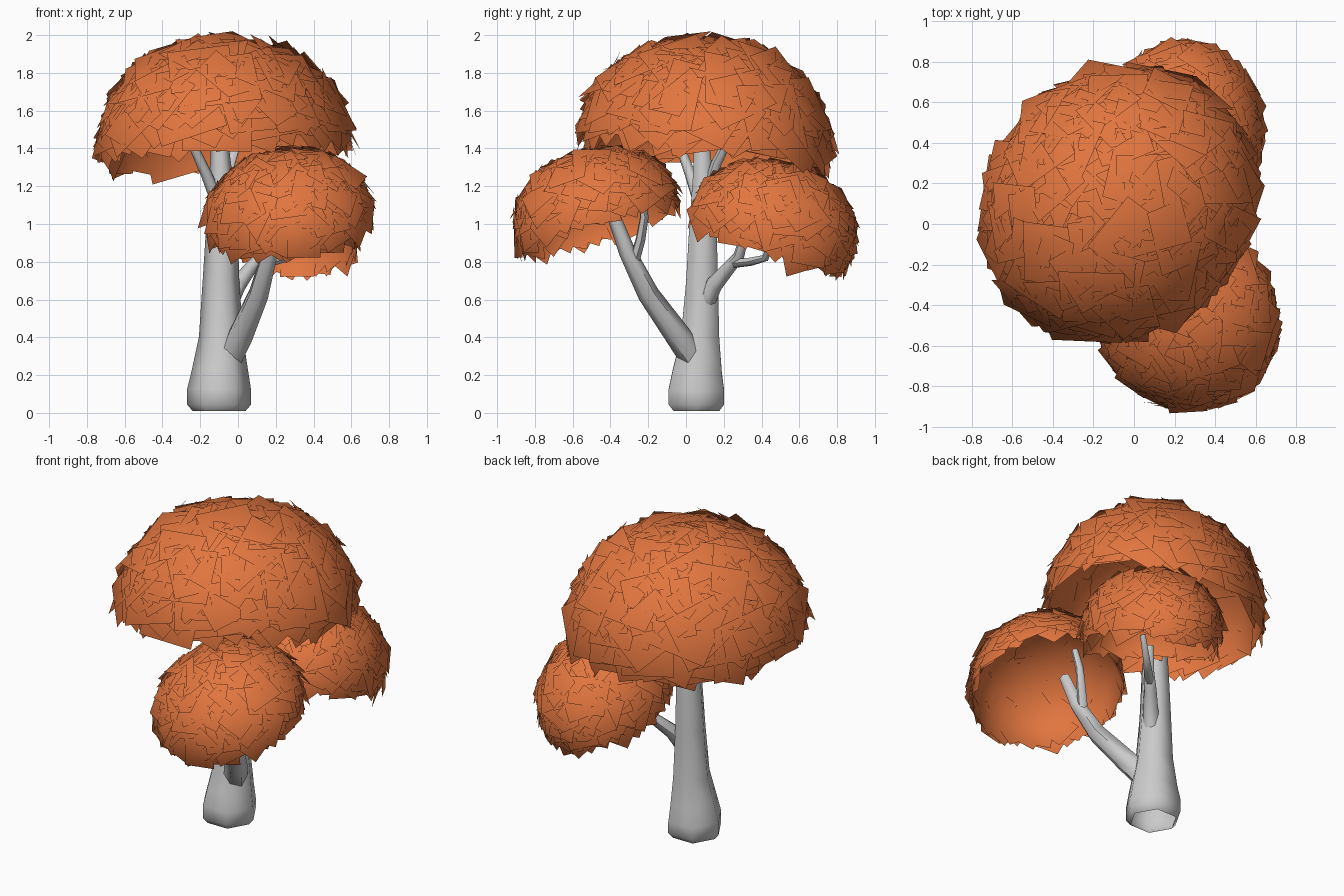
import bpy, math, random
from mathutils import Vector, Matrix, Euler

random.seed(4)
if "Cube" in bpy.data.objects:
    bpy.data.objects.remove(bpy.data.objects["Cube"])


def make_material(name, rgb):
    mat = bpy.data.materials.new(name)
    mat.use_nodes = True
    color = (*rgb, 1)
    mat.diffuse_color = color
    mat.node_tree.nodes["Principled BSDF"].inputs["Base Color"].default_value = color
    return mat


bark = make_material("pale grey bark", (0.6, 0.6, 0.6))
leaf = make_material("autumn orange", (0.76, 0.18, 0.05))


def limb(name, points, capped=True):
    """Tapered round limb through (x, y, z, radius) points."""
    curve = bpy.data.curves.new(name, "CURVE")
    curve.dimensions = "3D"
    curve.bevel_depth = 1
    curve.bevel_resolution = 1
    curve.use_fill_caps = capped
    spline = curve.splines.new("POLY")
    spline.points.add(len(points) - 1)
    for point, (x, y, z, r) in zip(spline.points, points):
        point.co = (x, y, z, 1)
        point.radius = r
    curve.materials.append(bark)
    obj = bpy.data.objects.new(name, curve)
    bpy.context.collection.objects.link(obj)
    bpy.ops.object.select_all(action="DESELECT")
    obj.select_set(True)
    bpy.context.view_layer.objects.active = obj
    bpy.ops.object.convert(target="MESH")
    bpy.ops.object.shade_smooth_by_angle(angle=math.radians(60))


def canopy(name, center, radii, turns, rim, count, size):
    """Dome of overlapping square leaf cards, shaded like one rounded crown."""
    tip_x, tip_y, yaw = (math.radians(t) for t in turns)
    rot = Euler((tip_x, tip_y, 0)).to_matrix() @ Matrix.Rotation(yaw, 3, "Z")
    center = Vector(center)
    verts, faces, normals = [], [], []
    for i in range(count):
        # Even spiral from the crown down to the rim, with bulging shoulders
        h = 1 - (i + 0.5) / count * (1 - rim)
        ring = math.sqrt(1 - h * h)
        turn = i * math.pi * (3 - math.sqrt(5))
        unit = Vector((ring * math.cos(turn), ring * math.sin(turn), h))
        depth = random.uniform(0.92, 1.0) * (1 + 0.14 * ring * h)
        pos = Vector(u * r for u, r in zip(unit, radii)) * depth
        normal = Vector(u / r for u, r in zip(unit, radii)).normalized()
        tilted = (normal + 0.14 * Vector(random.uniform(-1, 1) for _ in range(3))).normalized()
        side = tilted.orthogonal().normalized()
        side.rotate(Matrix.Rotation(random.uniform(0, math.tau), 3, tilted))
        up = tilted.cross(side)
        half = size * random.uniform(0.4, 0.6)
        first = len(verts)
        for a, b in ((-1, -1), (1, -1), (1, 1), (-1, 1)):
            corner = pos + (side * a + up * b) * half
            verts.append(center + rot @ corner)
            soft = Vector(c / (r * r) for c, r in zip(corner, radii)).normalized()
            normals.append(rot @ soft)
        faces.append(tuple(range(first, first + 4)))
    mesh = bpy.data.meshes.new(name)
    mesh.from_pydata(verts, [], faces)
    mesh.materials.append(leaf)
    mesh.shade_smooth()
    mesh.normals_split_custom_set_from_vertices(normals)
    obj = bpy.data.objects.new(name, mesh)
    bpy.context.collection.objects.link(obj)


# Hollow trunk with a flared foot
limb("trunk", [(-0.1, 0.055, 0.01, 0.14), (-0.1, 0.055, 0.045, 0.17),
               (-0.1, 0.055, 0.12, 0.17), (-0.095, 0.06, 0.22, 0.15),
               (-0.09, 0.075, 0.4, 0.117), (-0.09, 0.085, 0.7, 0.097),
               (-0.085, 0.09, 1.0, 0.083), (-0.09, 0.09, 1.25, 0.062),
               (-0.1, 0.08, 1.5, 0.04)], capped=False)

# Front branch and its fork
limb("front_branch", [(-0.04, 0.03, 0.3, 0.07), (0.02, -0.05, 0.42, 0.068),
                      (0.11, -0.2, 0.63, 0.057), (0.17, -0.31, 0.85, 0.045),
                      (0.2, -0.39, 1.06, 0.034)])
limb("front_twig", [(0.15, -0.28, 0.78, 0.03), (0.2, -0.24, 0.92, 0.027),
                    (0.23, -0.22, 1.04, 0.024), (0.25, -0.24, 1.16, 0.02)])

# Back branch and its fork
limb("back_branch", [(-0.04, 0.11, 0.6, 0.05), (0.0, 0.15, 0.68, 0.045),
                     (0.06, 0.22, 0.76, 0.036), (0.12, 0.28, 0.83, 0.03),
                     (0.15, 0.32, 0.98, 0.022)])
limb("back_twig", [(0.09, 0.25, 0.79, 0.026), (0.18, 0.34, 0.8, 0.024),
                   (0.26, 0.42, 0.82, 0.02), (0.32, 0.46, 0.93, 0.016)])

# Upper forks under the crown
limb("upper_fork_front", [(-0.11, 0.07, 1.12, 0.035), (-0.17, 0.02, 1.27, 0.03),
                          (-0.26, -0.05, 1.46, 0.022)])
limb("upper_fork_back", [(-0.07, 0.11, 1.15, 0.035), (-0.04, 0.16, 1.32, 0.028),
                         (0.02, 0.25, 1.5, 0.02)])

# Leafy crowns
canopy("main_canopy", (-0.07, 0.09, 1.36), (0.66, 0.61, 0.58), (-6, -4, 45), 0.2, 300, 0.31)
canopy("front_canopy", (0.28, -0.46, 1.0), (0.43, 0.44, 0.37), (18, -8, 0), 0.08, 300, 0.18)
canopy("back_canopy", (0.25, 0.45, 0.93), (0.37, 0.43, 0.38), (-19, 9, 0), 0.06, 300, 0.18)
